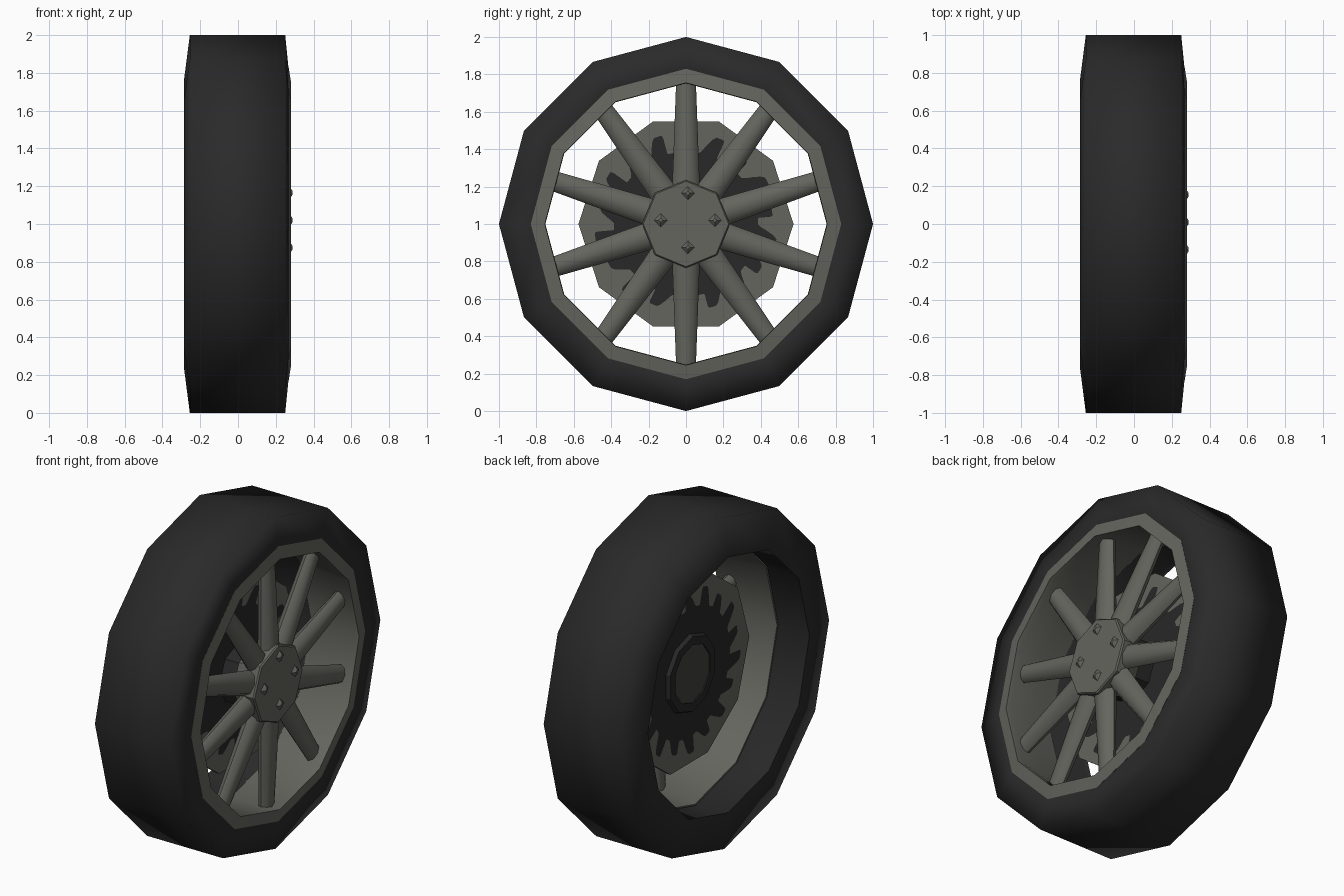
import bpy, bmesh, math
from mathutils import Vector, Matrix

if "Cube" in bpy.data.objects:
    bpy.data.objects.remove(bpy.data.objects["Cube"])

def mat(name, c):
    m = bpy.data.materials.new(name)
    m.diffuse_color = (*c, 1)
    m.use_nodes = True
    m.node_tree.nodes["Principled BSDF"].inputs["Base Color"].default_value = m.diffuse_color
    return m

RUBBER = mat("black rubber", (0.023, 0.023, 0.023))
METAL = mat("grey metal", (0.130, 0.130, 0.114))
DARK = mat("dark vents", (0.021, 0.021, 0.021))
CAP = mat("dim grey metal", (0.052, 0.052, 0.048))

def ring_pt(x, r, a):
    """Point on the wheel: angle a is measured from the top towards +y."""
    return Vector((x, r * math.sin(a), 1 + r * math.cos(a)))

def finish(bm, name, m, smooth=None):
    bmesh.ops.recalc_face_normals(bm, faces=bm.faces)
    me = bpy.data.meshes.new(name)
    bm.to_mesh(me)
    bm.free()
    me.materials.append(m)
    ob = bpy.data.objects.new(name, me)
    bpy.context.collection.objects.link(ob)
    if smooth:
        bpy.ops.object.select_all(action='DESELECT')
        ob.select_set(True)
        bpy.context.view_layer.objects.active = ob
        bpy.ops.object.shade_smooth_by_angle(angle=math.radians(smooth))
    return ob

def lathe(name, profile, n, m, closed=True, phase=0.0, smooth=None):
    """Spin (x, r) points about the axle; open profiles get end caps."""
    bm = bmesh.new()
    rings = [[bm.verts.new(ring_pt(x, r, phase + 2 * math.pi * i / n)) for i in range(n)]
             for x, r in profile]
    pairs = list(zip(rings, rings[1:])) + ([(rings[-1], rings[0])] if closed else [])
    for a, b in pairs:
        for i in range(n):
            j = (i + 1) % n
            bm.faces.new((a[i], a[j], b[j], b[i]))
    if not closed:
        bm.faces.new(rings[0])
        bm.faces.new(rings[-1])
    return finish(bm, name, m, smooth)

# Tyre: twelve sides, slightly tapered sidewalls, soft shoulders
lathe("tyre", [(-0.285, 0.77), (-0.255, 1.0), (0.25, 1.0), (0.267, 0.83),
               (0.25, 0.80), (-0.05, 0.80), (-0.07, 0.785), (-0.26, 0.785)],
      12, RUBBER, smooth=88)

# Rim: front flange and barrel
lathe("rim", [(0.268, 0.83), (0.28, 0.755), (0.25, 0.752),
              (0.08, 0.765), (-0.06, 0.782), (-0.06, 0.80), (0.24, 0.81)],
      12, METAL, smooth=32)

# Hub with bevelled front face
lathe("hub", [(0.10, 0.19), (0.19, 0.235), (0.263, 0.235), (0.271, 0.228)],
      8, METAL, closed=False)
lathe("axle", [(-0.015, 0.18), (0.12, 0.18)], 8, DARK, closed=False)

# Wheel bolts: four diamond heads
for k in range(4):
    c = ring_pt(0, 0.145, k * math.pi / 2) + Vector((0, 0.01, 0.02))
    bm = bmesh.new()
    bmesh.ops.create_cone(bm, cap_ends=True, segments=4, radius1=0.048, radius2=0.012,
                          depth=0.025,
                          matrix=Matrix.Translation((0.275, c.y, c.z)) @ Matrix.Rotation(math.pi / 2, 4, 'Y'))
    finish(bm, f"bolt_{k + 1}", METAL)

# Ten flattened spokes, tapering outwards
for k in range(10):
    a = k * math.pi / 5
    p, q = ring_pt(0.205, 0.16, 0), ring_pt(0.19, 0.755, 0)
    bm = bmesh.new()
    bmesh.ops.create_cone(bm, cap_ends=True, segments=8, radius1=0.075, radius2=0.053,
                          depth=(q - p).length)
    axis = Vector((0, 0, 1))
    lean = axis.rotation_difference(q - p).to_matrix().to_4x4()
    wheel = Matrix.Translation((0, 0, 1)) @ Matrix.Rotation(-a, 4, 'X') @ Matrix.Translation((0, 0, -1))
    bmesh.ops.transform(bm, verts=bm.verts, matrix=wheel @ Matrix.Translation((p + q) / 2)
                        @ lean @ Matrix.Diagonal((0.7, 1, 1, 1)))
    finish(bm, f"spoke_{k + 1}", METAL, smooth=50)

# Brake disc: ten sides
lathe("brake_disc", [(-0.02, 0.575), (0.0, 0.575)], 10, METAL,
      closed=False, phase=math.radians(18))

# Dark vent pattern on both faces: centre with hooked lobes
for side, x in (("back", -0.023), ("front", 0.003)):
    bm = bmesh.new()
    pts = []
    for i in range(288):
        a = 2 * math.pi * i / 288
        s = max(-1, min(1, 1.8 * math.cos(18 * a)))
        reach = 0.49 if round(18 * a / (2 * math.pi)) % 2 else 0.465
        r = 0.385 + (reach - 0.385) * (s + 1) / 2
        pts.append(bm.verts.new(ring_pt(x, r, a + 0.035 * s)))
    centre = bm.verts.new(ring_pt(x, 0, 0))
    for i in range(288):
        bm.faces.new((centre, pts[i], pts[(i + 1) % 288]))
    finish(bm, f"disc_vents_{side}", DARK)

# Rear hub: dark raised collar around a grey cap
lathe("rear_collar", [(-0.015, 0.24), (-0.045, 0.225), (-0.045, 0.175), (-0.015, 0.175)], 10, DARK)
lathe("rear_cap", [(-0.038, 0.178), (-0.015, 0.178)], 16, CAP, closed=False)
